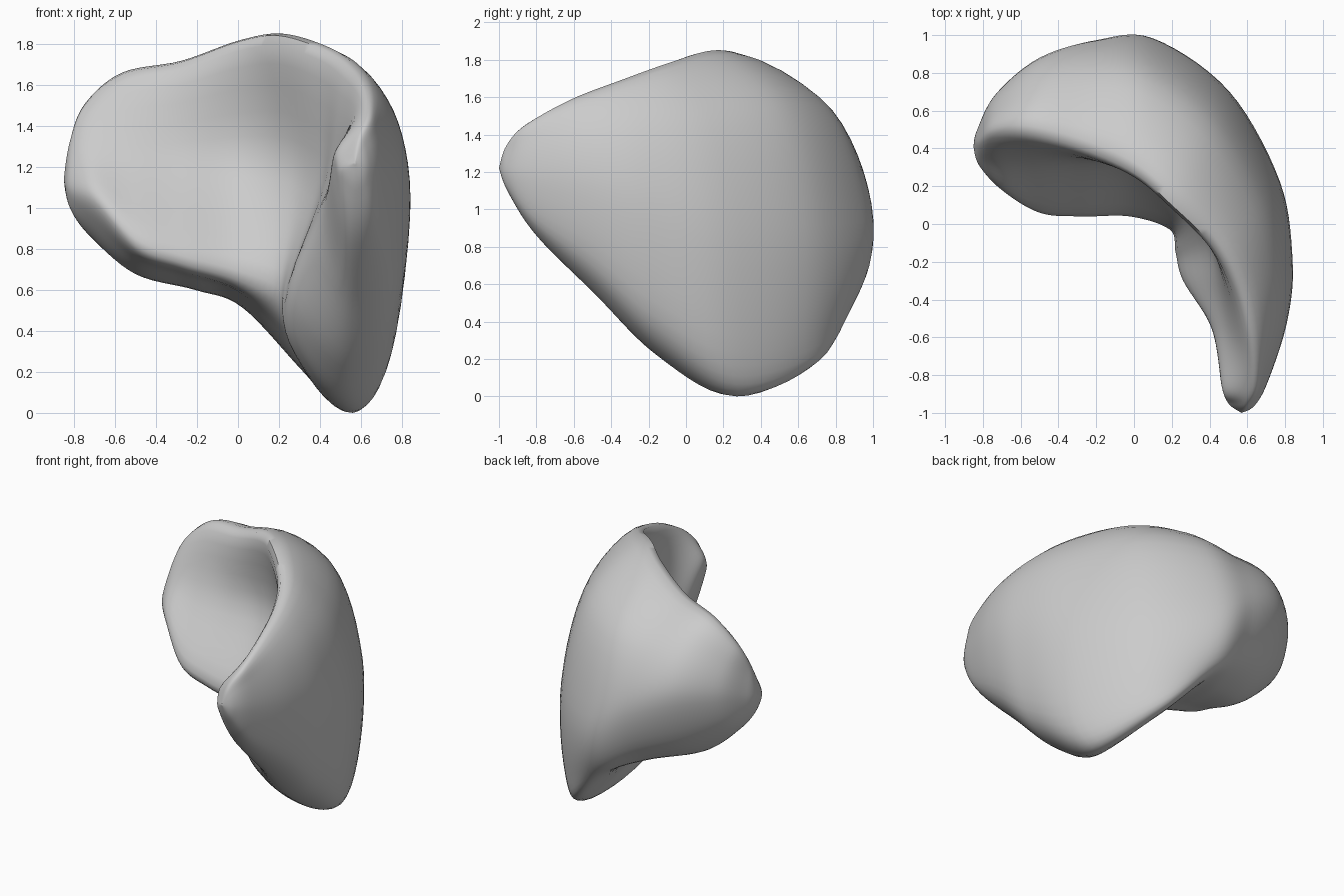
import bpy
import bmesh
from math import radians
from mathutils import Vector

cube = bpy.data.objects.get("Cube")
if cube:
    bpy.data.objects.remove(cube)

# Four guide rails running from the broad lobe, round the back, to the narrow lobe
crest = [(-.82, .43, 1.32), (-.75, .48, 1.5), (-.57, .48, 1.65), (-.28, .4, 1.71), (0, .27, 1.81),
         (.2, .1, 1.84), (.42, -.12, 1.77), (.54, -.35, 1.68), (.61, -.62, 1.58), (.63, -.86, 1.45), (.59, -.96, 1.34)]
outer = [(-.83, .5, 1.15), (-.73, .69, 1.2), (-.5, .88, 1.2), (-.2, .97, 1.1), (.1, .97, .95),
         (.5, .69, .92), (.77, .22, .92), (.84, -.2, 1.03), (.81, -.52, 1.12), (.71, -.83, 1.16), (.64, -.96, 1.2)]
keel = [(-.82, .4, 1.0), (-.72, .45, .86), (-.5, .5, .68), (-.2, .62, .6), (.03, .77, .51),
        (.34, .68, .19), (.56, .27, 0), (.55, -.15, .22), (.56, -.5, .56), (.56, -.8, .86), (.57, -.95, 1.09)]
inner = [(-.82, .31, 1.1), (-.7, .18, 1.05), (-.5, .06, .85), (-.28, .04, .77), (-.02, .04, .7),
         (.19, -.03, .62), (.22, -.15, .53), (.26, -.3, .63), (.41, -.55, .95), (.465, -.85, 1.17), (.5, -.95, 1.19)]

# Fullness of the shoulder and belly, and depth of the hollow, at each station
shoulder = [.3, .3, .32, .34, .38, .4, .38, .4, .4, .38, .35]
belly = [.4, .4, .4, .5, .68, .65, .48, .45, .45, .45, .45]
hollow_depth = [-.1, 0, .06, .12, .18, .19, .15, .08, -.04, -.22, -.1]


def rounded(a, b, side, amount):
    """Point between a and b, pulled toward the corner above or below side."""
    level = b if side is a else a
    corner = Vector((side.x, side.y, level.z))
    return a.lerp(b, .5).lerp(corner, amount)


def spline(points, steps, closed):
    """Catmull-Rom curve through the points."""
    n = len(points)
    pick = (lambda i: points[i % n]) if closed else (lambda i: points[max(0, min(n - 1, i))])
    result = []
    for i in range(n if closed else n - 1):
        p, q, r, s = (pick(i + k) for k in (-1, 0, 1, 2))
        for j in range(steps):
            t = j / steps
            result.append(q + (r - p) * (t / 2) + (p * 2 - q * 5 + r * 4 - s) * (t * t / 2)
                          + (q * 3 - p - r * 3 + s) * (t ** 3 / 2))
    if not closed:
        result.append(points[-1])
    return result


# Cross-sections with rounded shoulders, a full belly and a hollow inner face
sections = []
for station, top, low, depth in zip(zip(crest, outer, keel, inner), shoulder, belly, hollow_depth):
    c, o, k, i = map(Vector, station)
    hollow = i.lerp(c, .45) + (o - i) * depth
    sections.append([c, rounded(c, o, o, top), o, rounded(o, k, o, low),
                     k, rounded(k, i, i, .28), i, hollow])
sections.insert(0, [Vector((-.85, .41, 1.14))] * 8)
sections.append([Vector((.57, -1, 1.22))] * 8)

# Smooth along the rails, then around each ring
rails = [spline(list(rail), 7, False) for rail in zip(*sections)]
rings = [spline(list(ring), 6, True) for ring in zip(*rails)]

bm = bmesh.new()
verts = [[bm.verts.new(p) for p in ring] for ring in rings]
for a, b in zip(verts, verts[1:]):
    for j in range(len(a)):
        h = (j + 1) % len(a)
        bm.faces.new((a[j], a[h], b[h], b[j]))
bmesh.ops.remove_doubles(bm, verts=bm.verts, dist=.0005)
bmesh.ops.recalc_face_normals(bm, faces=bm.faces)
mesh = bpy.data.meshes.new("curved_body")
bm.to_mesh(mesh)
bm.free()
body = bpy.data.objects.new("curved_body", mesh)
bpy.context.collection.objects.link(body)

# Plain grey surface
grey = bpy.data.materials.new("light_grey")
grey.use_nodes = True
colour = (.6, .6, .6, 1)
grey.diffuse_color = colour
grey.node_tree.nodes["Principled BSDF"].inputs["Base Color"].default_value = colour
mesh.materials.append(grey)

bpy.ops.object.select_all(action='DESELECT')
body.select_set(True)
bpy.context.view_layer.objects.active = body
bpy.ops.object.shade_smooth_by_angle(angle=radians(60))
